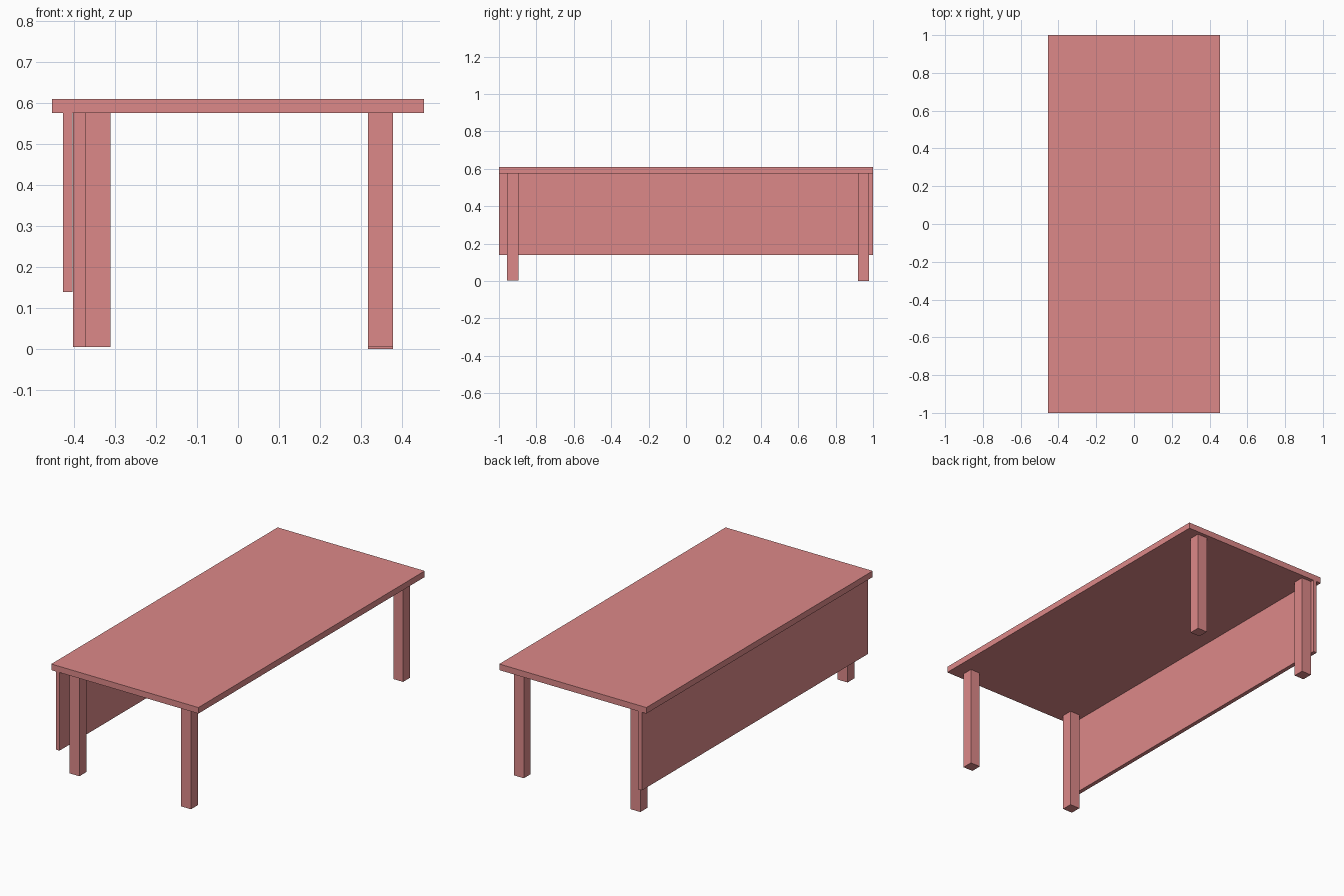
import bpy

if "Cube" in bpy.data.objects:
    bpy.data.objects.remove(bpy.data.objects["Cube"])

wood = bpy.data.materials.new("painted_red")
wood.diffuse_color = (0.72, 0.25, 0.25, 1)
wood.use_nodes = True
wood.node_tree.nodes["Principled BSDF"].inputs["Base Color"].default_value = wood.diffuse_color


def box(name, x, y, z):
    """Axis-aligned box from (min, max) ranges."""
    bpy.ops.mesh.primitive_cube_add(size=1, location=[sum(r) / 2 for r in (x, y, z)])
    obj = bpy.context.object
    obj.name = name
    obj.scale = [r[1] - r[0] for r in (x, y, z)]
    bpy.ops.object.transform_apply(location=False, rotation=False, scale=True)
    obj.data.materials.append(wood)
    return obj


TOP_UNDERSIDE = 0.576
LEG = 0.061  # square leg width

# Table top
box("table_top", (-0.455, 0.455), (-1, 1), (TOP_UNDERSIDE, 0.61))

# Side panel hanging below the left edge
box("side_panel", (-0.427, -0.404), (-1, 1), (0.139, TOP_UNDERSIDE))

# Legs: name, centre x, centre y, foot height
for name, x, y, foot in (
    ("front_left_leg", -0.342, -0.926, 0.004),
    ("back_left_leg", -0.373, 0.949, 0.004),
    ("front_right_leg", 0.348, -0.926, 0.004),
    ("back_right_leg", 0.348, 0.949, 0.0),
):
    h = LEG / 2
    box(name, (x - h, x + h), (y - h, y + h), (foot, TOP_UNDERSIDE))
